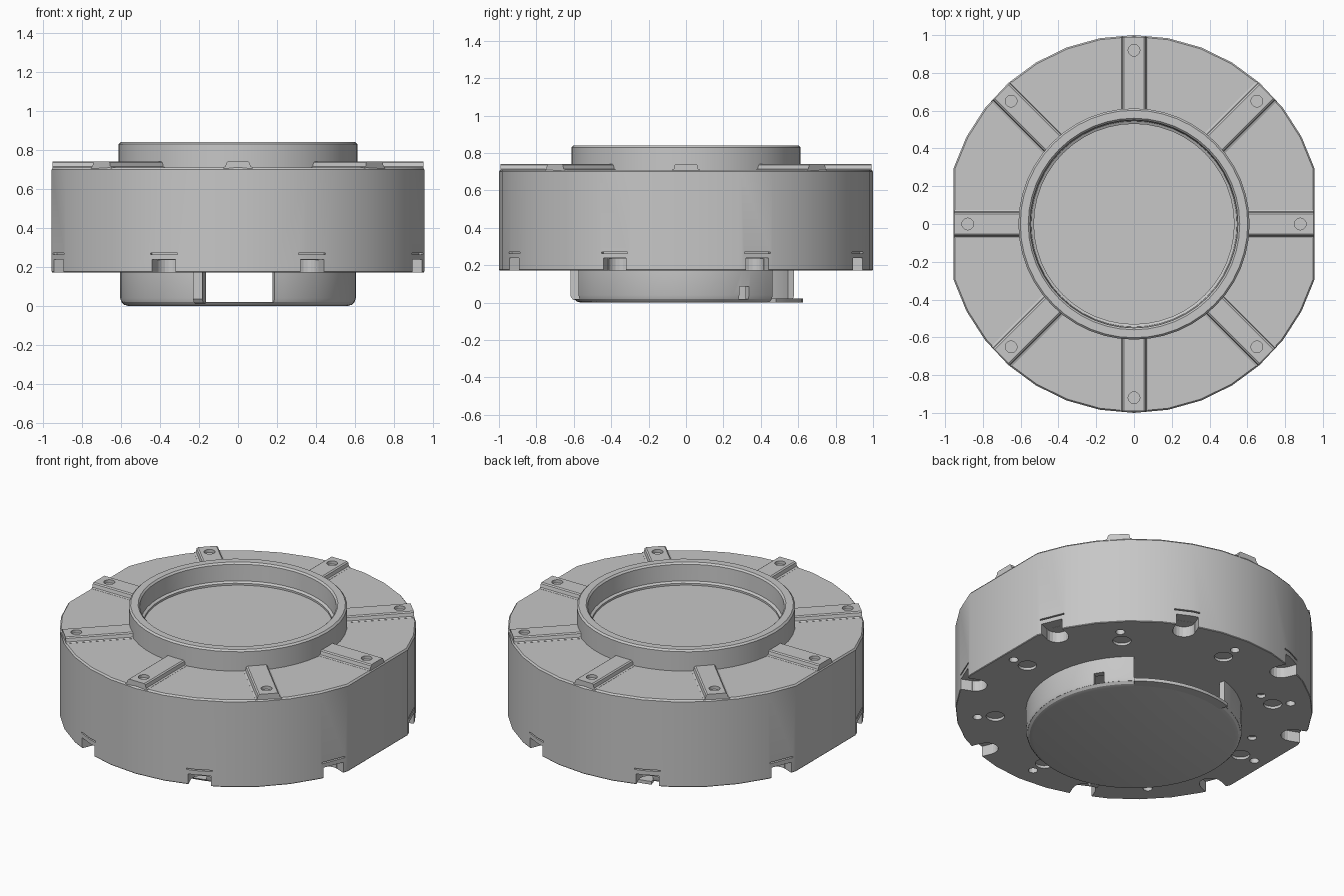
import bpy, bmesh, math
from math import sin, cos, radians, pi
from mathutils import Matrix

cube = bpy.data.objects.get("Cube")
if cube:
    bpy.data.objects.remove(cube, do_unlink=True)

grey = bpy.data.materials.new("mid_grey")
grey.use_nodes = True
COLOUR = (0.57, 0.57, 0.57, 1)
grey.diffuse_color = COLOUR
grey.node_tree.nodes["Principled BSDF"].inputs["Base Color"].default_value = COLOUR

FLAT_X = 0.956
BASE = 0.172


def finish(name, bm, helper=False):
    bmesh.ops.recalc_face_normals(bm, faces=bm.faces)
    me = bpy.data.meshes.new(name)
    bm.to_mesh(me)
    bm.free()
    ob = bpy.data.objects.new(name, me)
    bpy.context.collection.objects.link(ob)
    me.materials.append(grey)
    if helper:
        ob.hide_render = True
        ob.hide_viewport = True
    return ob


def smooth(ob):
    bpy.ops.object.select_all(action='DESELECT')
    ob.select_set(True)
    bpy.context.view_layer.objects.active = ob
    bpy.ops.object.shade_smooth_by_angle(angle=radians(30))


def loft(bm, rings, closed=False):
    """Join rings of points; cap the ends unless closed into a tube."""
    loops = [[bm.verts.new(p) for p in ring] for ring in rings]
    n = len(loops[0])
    pairs = list(zip(loops, loops[1:]))
    if closed:
        pairs.append((loops[-1], loops[0]))
    else:
        bm.faces.new(loops[0])
        bm.faces.new(loops[-1])
    for a, b in pairs:
        for i in range(n):
            j = (i + 1) % n
            bm.faces.new((a[i], a[j], b[j], b[i]))


def circle(r, z, n=48, cx=0, cy=0):
    return [(cx + r * cos(2 * pi * i / n), cy + r * sin(2 * pi * i / n), z) for i in range(n)]


def polar(r, deg):
    return r * cos(radians(deg)), r * sin(radians(deg))


def box(bm, r0, r1, half, z0, z1, deg):
    """Box lying along a radius at the given angle."""
    c, s = polar(1, deg)
    corners = [(r0, -half), (r1, -half), (r1, half), (r0, half)]
    loft(bm, [[(x * c - y * s, x * s + y * c, z) for x, y in corners] for z in (z0, z1)])


def sweep(bm, profile, a0, a1):
    """Turn a radius and height profile from one angle to another."""
    n = max(4, round((a1 - a0) / 5))
    rings = []
    for i in range(n + 1):
        c, s = polar(1, a0 + (a1 - a0) * i / n)
        rings.append([(r * c, r * s, z) for r, z in profile])
    loft(bm, rings)


def cut(ob, cutter):
    mod = ob.modifiers.new("cut", 'BOOLEAN')
    mod.operation = 'DIFFERENCE'
    mod.solver = 'EXACT'
    mod.object = cutter


# Main drum: a round outline with two flat sides
corner = math.degrees(math.acos(FLAT_X))
steps = 14
half_arc = [corner + (180 - 2 * corner) * i / steps for i in range(steps + 1)]
outline = [polar(1, a) for a in half_arc + [a + 180 for a in half_arc]]
bm = bmesh.new()
loft(bm, [[(x * k, y * k, z) for x, y in outline]
          for k, z in ((0.997, BASE), (1, BASE + 0.004), (1, 0.70), (0.992, 0.71))])
drum = finish("drum", bm)

# Side notches, slots above them, and shallow holes in the underside
cutters = [bmesh.new() for _ in range(3)]
for k in range(8):
    a = 22.5 + 45 * k
    box(cutters[0], 0.93, 1.1, 0.065, 0.1, 0.237, a)
    x, y = polar(0.93, a)
    loft(cutters[1], [circle(0.064, z, 20, x, y) for z in (0.1, 0.2365)])
    box(cutters[2], 0.975, 1.1, 0.075, 0.263, 0.271, a)
    for r, size, depth in ((0.78, 0.052, 0.016), (0.88, 0.026, 0.04)):
        x, y = polar(r, 45 * k)
        loft(cutters[2], [circle(size, z, 20, x, y) for z in (0.1, BASE + depth)])
for a in (127, 165):
    x, y = polar(0.73, a)
    loft(cutters[2], [circle(0.026, z, 16, x, y) for z in (0.1, BASE + 0.02)])
for name, bm in zip(("notch_cutter", "notch_end_cutter", "hole_cutter"), cutters):
    cut(drum, finish(name, bm, True))
smooth(drum)

# Raised collar with an inner ledge
bm = bmesh.new()
collar_profile = [(0.612, 0.70), (0.612, 0.83), (0.602, 0.84), (0.56, 0.84),
                  (0.55, 0.83), (0.545, 0.73), (0.53, 0.722), (0.53, 0.70)]
loft(bm, [circle(r, z) for r, z in collar_profile], closed=True)
smooth(finish("collar", bm))

# Eight sloped ribs on the top, each with a shallow screw hole
for k in range(8):
    a = 45 * k
    on_flat = k in (0, 4)
    bm = bmesh.new()
    section = [(-0.075, 0.704), (-0.075, 0.711), (-0.065, 0.715), (-0.06, 0.735), (-0.052, 0.741)]
    section += [(-y, z) for y, z in reversed(section)]
    loft(bm, [[(r, y, z) for y, z in section] for r in (0.59, 0.951 if on_flat else 0.991)])
    bm.transform(Matrix.Rotation(radians(a), 4, 'Z'))
    rib = finish("rib_%d" % (k + 1), bm)
    bm = bmesh.new()
    x, y = polar(0.88 if on_flat else 0.92, a)
    loft(bm, [circle(0.031, z, 20, x, y) for z in (0.722, 0.8)])
    cut(rib, finish("rib_hole_cutter_%d" % (k + 1), bm, True))
    smooth(rib)

# Lower cup floor with a rounded edge
bm = bmesh.new()
loft(bm, [circle(r, z, 72) for r, z in ((0.565, 0), (0.585, 0.006), (0.598, 0.02))])
smooth(finish("cup_floor", bm))

# Lower cup walls, open at the front and at the back
wall_profile = [(0.57, 0.018), (0.598, 0.019), (0.605, 0.04), (0.605, BASE + 0.004), (0.57, BASE + 0.004)]
for side, a0, a1 in (("right", 107, 253), ("left", 288, 410)):
    bm = bmesh.new()
    sweep(bm, wall_profile, a0, a1)
    wall = finish("cup_wall_" + side, bm)
    if side == "left":
        bm = bmesh.new()
        box(bm, 0.5, 0.7, 0.03, 0.01, 0.085, 31)
        cut(wall, finish("cup_notch_cutter", bm, True))
    smooth(wall)

# Flared jamb beside the front window
bm = bmesh.new()
sweep(bm, [(0.58, 0.01), (0.63, 0.015), (0.645, 0.035), (0.645, BASE + 0.004), (0.58, BASE + 0.004)], 249, 253.5)
finish("window_jamb", bm)

# Lip under the rear window
bm = bmesh.new()
sweep(bm, [(0.55, 0.001), (0.627, 0.001), (0.627, 0.021), (0.55, 0.021)], 50, 107)
smooth(finish("window_lip", bm))
